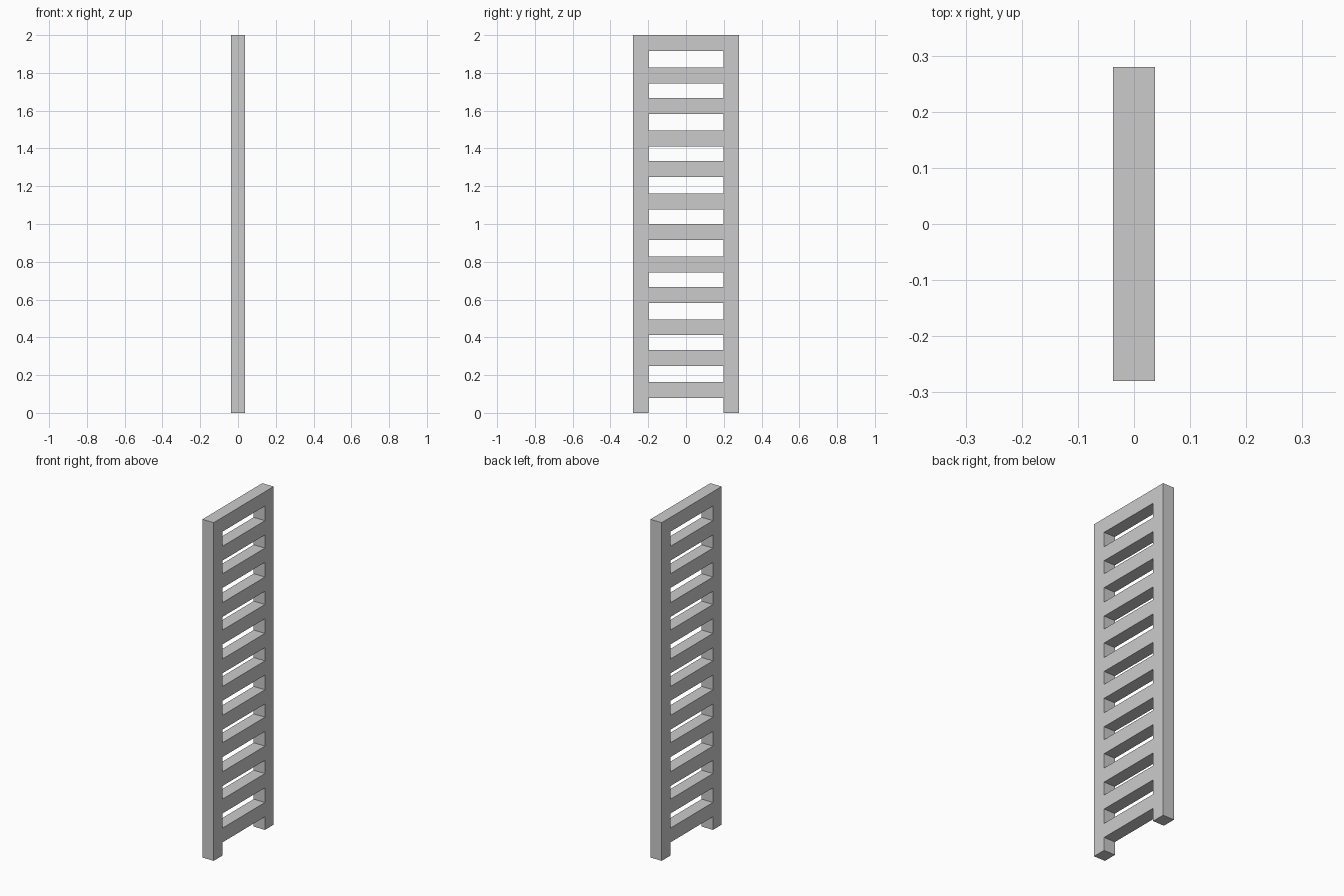
import bpy, bmesh
from mathutils import Vector

if "Cube" in bpy.data.objects:
    bpy.data.objects.remove(bpy.data.objects["Cube"])

HALF_DEPTH = 0.037
OUTER, INNER = 0.28, 0.199
RUNG_H = 0.0845

# Rung tops: pairs of rungs repeating every third of a unit
rung_tops = sorted(t - i / 3 for i in range(6) for t in (2.0, 1.829))
levels = [0.0]
for top in rung_tops:
    levels += [top - RUNG_H, top]

bm = bmesh.new()


def panel(y0, y1, z0, z1):
    corners = ((y0, z0), (y1, z0), (y1, z1), (y0, z1))
    bm.faces.new([bm.verts.new((-HALF_DEPTH, y, z)) for y, z in corners])


# Flat outline: two side rails with a rung on every second level
for i, (z0, z1) in enumerate(zip(levels, levels[1:])):
    panel(-OUTER, -INNER, z0, z1)
    panel(INNER, OUTER, z0, z1)
    if i % 2 == 1:
        panel(-INNER, INNER, z0, z1)
bmesh.ops.remove_doubles(bm, verts=bm.verts, dist=1e-5)

# Thicken the outline into one solid ladder
ext = bmesh.ops.extrude_face_region(bm, geom=bm.faces[:], use_keep_orig=True)
moved = [g for g in ext["geom"] if isinstance(g, bmesh.types.BMVert)]
bmesh.ops.translate(bm, verts=moved, vec=Vector((2 * HALF_DEPTH, 0, 0)))
bmesh.ops.recalc_face_normals(bm, faces=bm.faces)

mesh = bpy.data.meshes.new("ladder")
bm.to_mesh(mesh)
bm.free()
bpy.context.collection.objects.link(bpy.data.objects.new("ladder", mesh))
